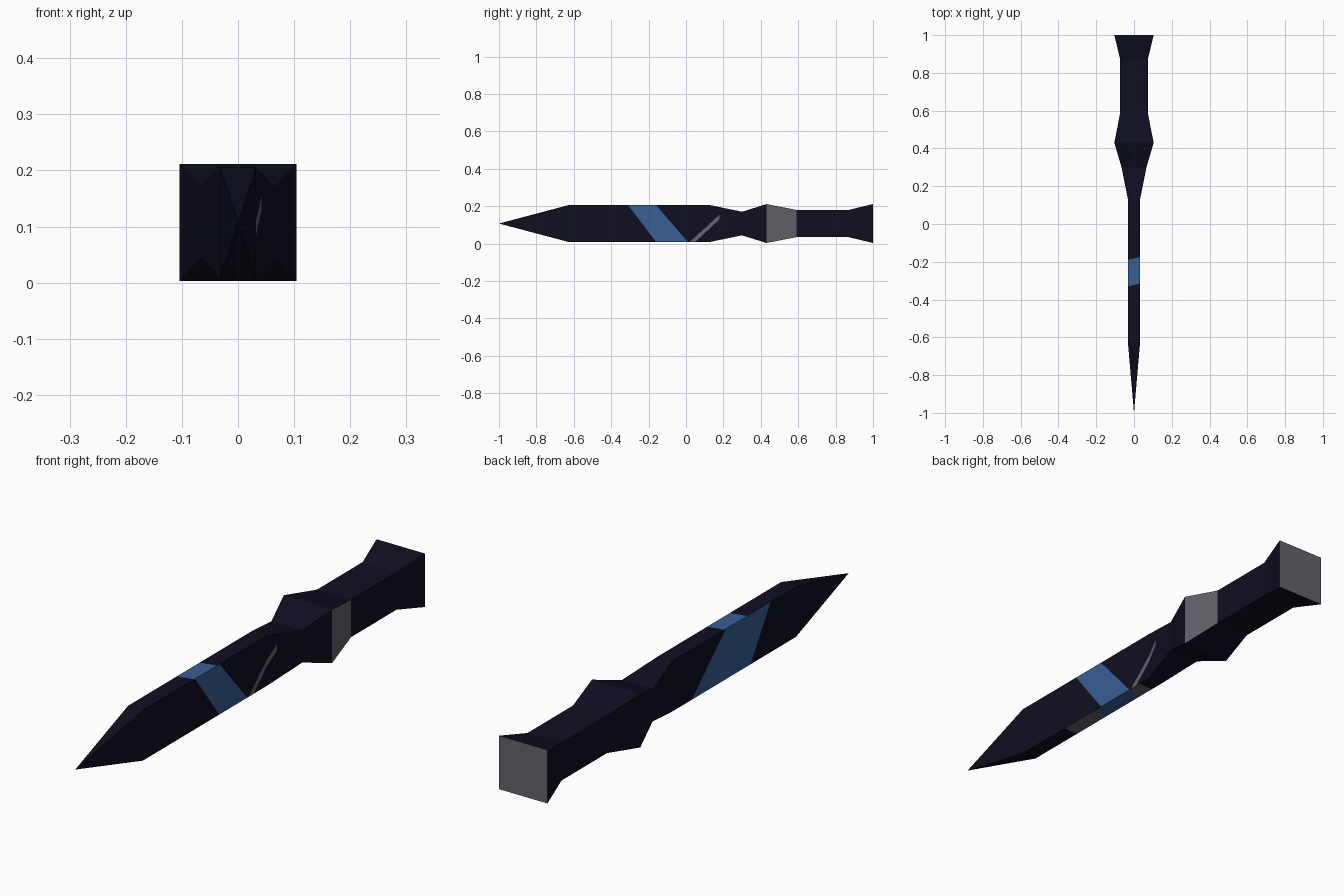
import bpy, bmesh
from mathutils import Vector

if "Cube" in bpy.data.objects:
    bpy.data.objects.remove(bpy.data.objects["Cube"])


def material(name, rgb):
    m = bpy.data.materials.new(name)
    m.diffuse_color = (*rgb, 1)
    m.use_nodes = True
    m.node_tree.nodes["Principled BSDF"].inputs["Base Color"].default_value = m.diffuse_color
    return m


MATS = [material("dark navy", (0.0045, 0.0045, 0.015)),
        material("steel blue", (0.04, 0.115, 0.30)),
        material("grey", (0.125, 0.125, 0.145))]
NAVY, BLUE, GREY = 0, 1, 2
ZC = 0.107


def loft(sections, tip=None, cap=False):
    """Join rectangular sections (y, half width, half height) along y."""
    bm = bmesh.new()
    rings = [[bm.verts.new((sx * w, y, ZC + sz * h))
              for sx, sz in ((-1, -1), (1, -1), (1, 1), (-1, 1))]
             for y, w, h in sections]
    for a, b in zip(rings, rings[1:]):
        for i in range(4):
            j = (i + 1) % 4
            bm.faces.new((a[i], a[j], b[j], b[i]))
    if tip is not None:
        t = bm.verts.new((0, tip, ZC))
        for i in range(4):
            bm.faces.new((t, rings[0][(i + 1) % 4], rings[0][i]))
    if cap:
        bm.faces.new(rings[-1]).material_index = GREY
    for f in bm.faces:
        f.normal_update()
        if f.normal.dot(f.calc_center_median() - Vector((0, f.calc_center_median().y, ZC))) < 0:
            f.normal_flip()
    if cap:
        for f in bm.faces:
            if f.material_index == GREY and f.normal.y < 0:
                f.normal_flip()
    return bm


def finish(bm, name):
    me = bpy.data.meshes.new(name)
    bm.to_mesh(me)
    bm.free()
    for m in MATS:
        me.materials.append(m)
    bpy.context.collection.objects.link(bpy.data.objects.new(name, me))


def band(bm, side, low, high, t0, t1, mat, y_max=9):
    """Cut a slanted band into one side; low/high give y at t0 and t1."""
    side = Vector(side)
    t_axis = 2 if abs(side.x) > 0.5 else 0

    def faces():
        bm.normal_update()
        return [f for f in bm.faces if f.normal.dot(side) > 0.9
                and -0.7 < f.calc_center_median().y < 0.3]

    def offset(p, line):
        return p.y - line[0] - (line[1] - line[0]) * (p[t_axis] - t0) / (t1 - t0)

    lines = [low, high] + ([(y_max, y_max)] if y_max < 1 else [])
    for line in lines:
        co, no = Vector((0, line[0], 0)), Vector((0, 1, 0))
        co[t_axis] = t0
        no[t_axis] = -(line[1] - line[0]) / (t1 - t0)
        fs = faces()
        geom = fs + list({e for f in fs for e in f.edges}) + list({v for f in fs for v in f.verts})
        bmesh.ops.bisect_plane(bm, geom=geom, dist=1e-5, plane_co=co, plane_no=no.normalized())
    for f in faces():
        c = f.calc_center_median()
        if offset(c, low) > 0 > offset(c, high) and c.y < y_max:
            f.material_index = mat


# Blade with painted bands
bm = loft([(-0.63, 0.032, 0.098), (0.13, 0.032, 0.098), (0.30, 0.066, 0.063)], tip=-1)
ZB, ZT = ZC - 0.098, ZC + 0.098
band(bm, (1, 0, 0), (-0.16, -0.31), (0.01, -0.16), ZB, ZT, BLUE)
band(bm, (1, 0, 0), (0.02, 0.235), (0.05, 0.26), ZB, ZT, GREY, y_max=0.18)
band(bm, (-1, 0, 0), (-0.35, -0.475), (0.01, -0.20), ZB, ZT, BLUE)
band(bm, (0, 0, 1), (-0.33, -0.315), (-0.19, -0.175), -0.032, 0.032, BLUE)
for lo, hi, mat in ((-0.38, -0.20, GREY), (-0.20, 0.0, BLUE), (0.0, 0.07, GREY)):
    band(bm, (0, 0, -1), (lo, lo), (hi, hi), -0.032, 0.032, mat)
finish(bm, "blade")

# Guard with a grey panel on its right rear face
bm = loft([(0.30, 0.066, 0.063), (0.43, 0.104, 0.104), (0.59, 0.073, 0.073)])
for f in bm.faces:
    if f.normal.x > 0.8 and f.calc_center_median().y > 0.43:
        f.material_index = GREY
finish(bm, "guard")

# Grip flaring to a grey end cap
bm = loft([(0.59, 0.073, 0.073), (0.87, 0.073, 0.073), (1.0, 0.104, 0.104)], cap=True)
finish(bm, "grip")
